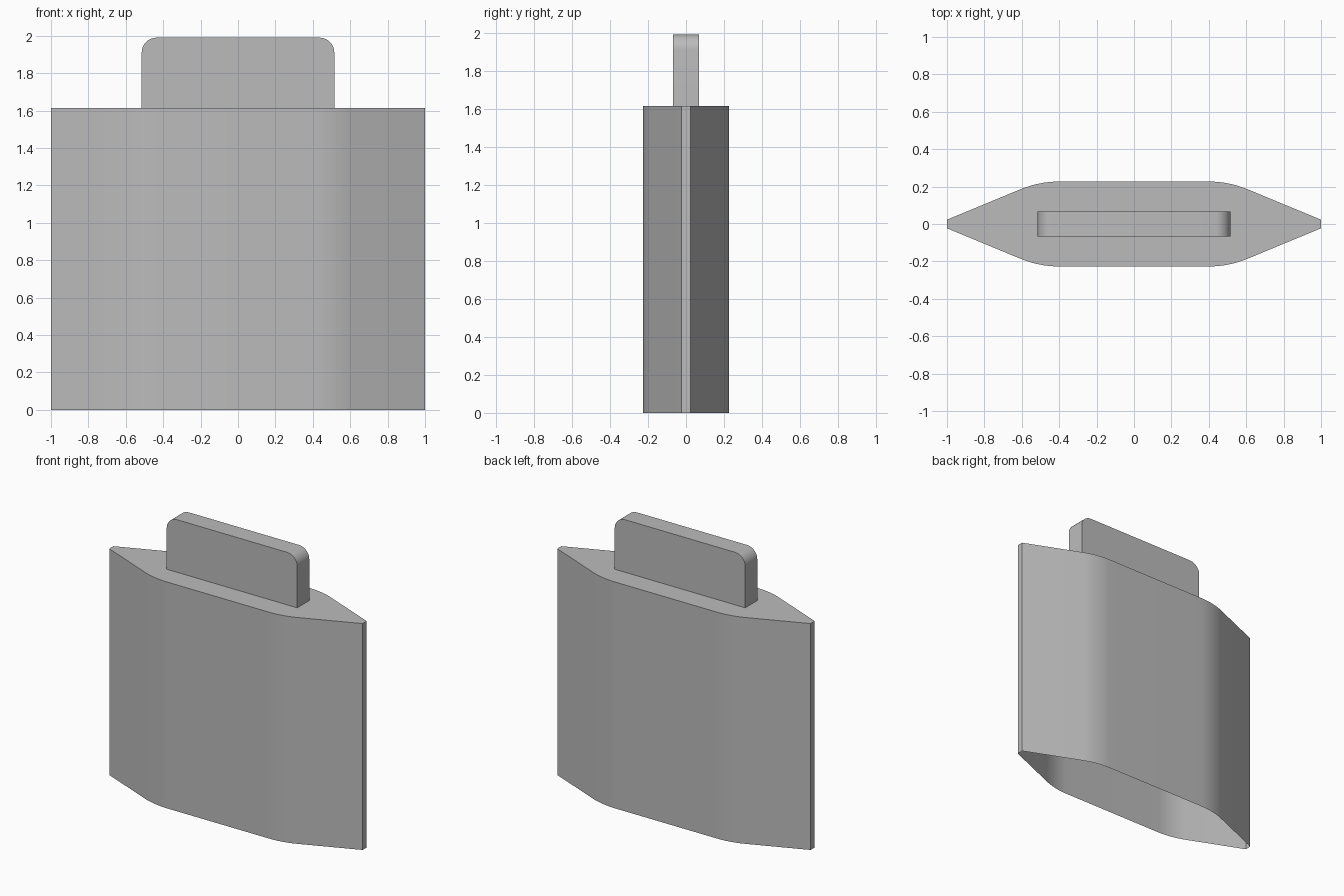
import bpy, bmesh
from math import sin, cos, radians, pi

if "Cube" in bpy.data.objects:
    bpy.data.objects.remove(bpy.data.objects["Cube"], do_unlink=True)

grey = bpy.data.materials.new("plain grey")
grey.use_nodes = True
COLOUR = (0.5, 0.5, 0.5, 1)
grey.diffuse_color = COLOUR
grey.node_tree.nodes["Principled BSDF"].inputs["Base Color"].default_value = COLOUR


def extrude_profile(name, outline, direction, open_start=False):
    """Extrude a closed outline along a direction, optionally leaving its start open."""
    bm = bmesh.new()
    base = bm.faces.new([bm.verts.new(p) for p in outline])
    made = bmesh.ops.extrude_face_region(bm, geom=[base], use_keep_orig=True)["geom"]
    moved = [g for g in made if isinstance(g, bmesh.types.BMVert)]
    bmesh.ops.translate(bm, verts=moved, vec=direction)
    bmesh.ops.recalc_face_normals(bm, faces=bm.faces[:])
    if open_start:
        bmesh.ops.delete(bm, geom=[base], context='FACES_ONLY')
    mesh = bpy.data.meshes.new(name)
    bm.to_mesh(mesh)
    bm.free()
    mesh.materials.append(grey)
    obj = bpy.data.objects.new(name, mesh)
    bpy.context.collection.objects.link(obj)
    bpy.ops.object.select_all(action='DESELECT')
    obj.select_set(True)
    bpy.context.view_layer.objects.active = obj
    bpy.ops.object.shade_smooth_by_angle(angle=radians(20))
    return obj


# Hollow body: flat sides, rounded shoulders and tapered ends, open underneath
BODY_TOP, HALF_DEPTH, RADIUS, STEPS = 1.615, 0.227, 0.54, 8
taper = radians(22.7)
quarter = [(0.4 + RADIUS * sin(taper * i / STEPS),
            HALF_DEPTH - RADIUS * (1 - cos(taper * i / STEPS))) for i in range(STEPS + 1)]
quarter.append((1.0, 0.023))
half = quarter + [(x, -y) for x, y in reversed(quarter)]
ring = half + [(-x, -y) for x, y in half]
extrude_profile("body", [(x, y, 0) for x, y in ring], (0, 0, BODY_TOP), open_start=True)

# Upright tab with rounded upper corners
TAB_HALF, TAB_TOP, TAB_DEPTH, CORNER = 0.515, 1.99, 0.136, 0.08
corner = [(TAB_HALF - CORNER + CORNER * cos(pi / 2 * i / STEPS),
           TAB_TOP - CORNER + CORNER * sin(pi / 2 * i / STEPS)) for i in range(STEPS + 1)]
side = [(TAB_HALF, BODY_TOP)] + corner
tab = side + [(-x, z) for x, z in reversed(side)]
extrude_profile("tab", [(x, -TAB_DEPTH / 2, z) for x, z in tab], (0, TAB_DEPTH, 0))
